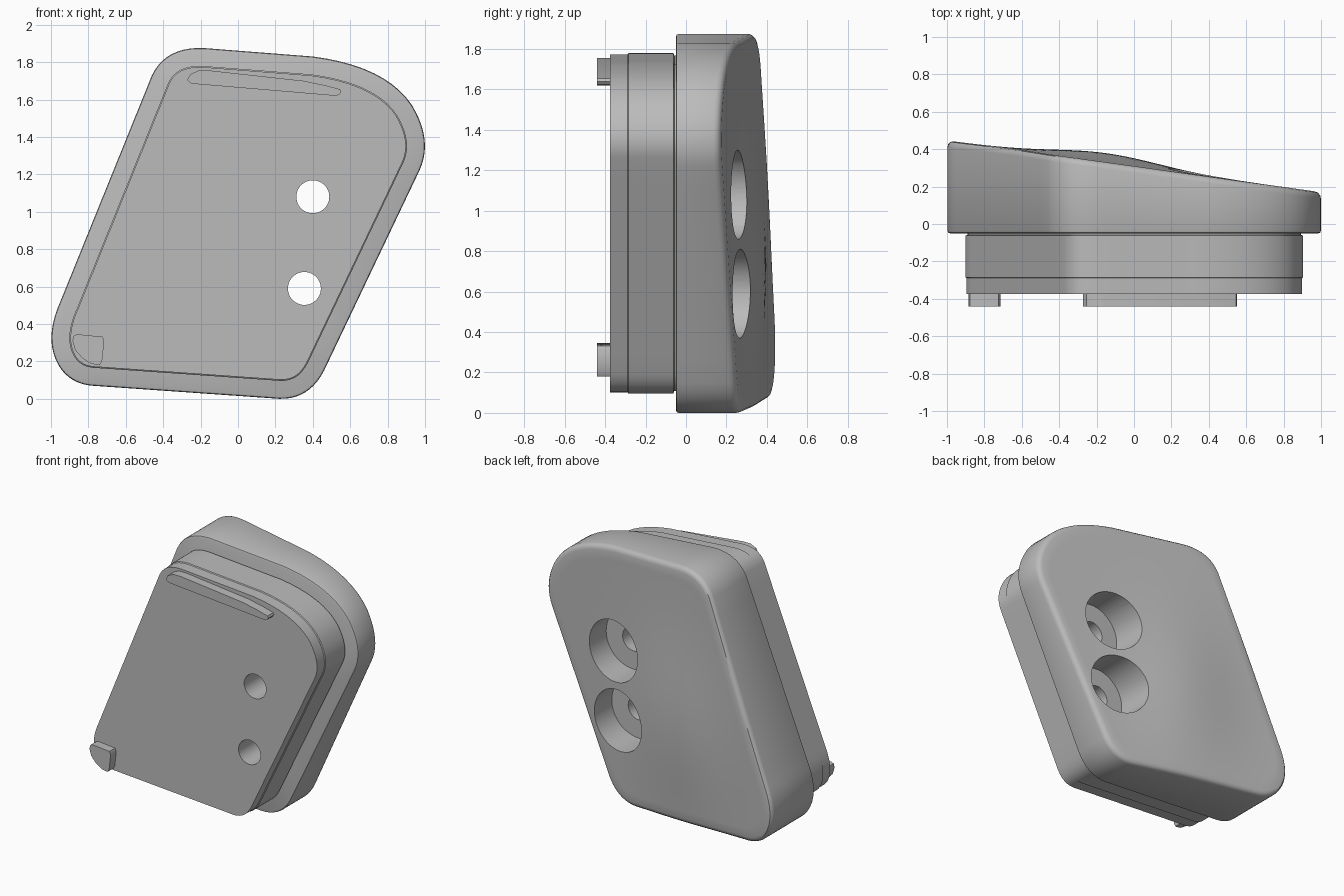
import bpy, bmesh, math
from mathutils import Vector

if "Cube" in bpy.data.objects:
    bpy.data.objects.remove(bpy.data.objects["Cube"])

grey = bpy.data.materials.new("plain grey")
grey.use_nodes = True
grey.diffuse_color = (0.5, 0.5, 0.5, 1)
grey.node_tree.nodes["Principled BSDF"].inputs["Base Color"].default_value = (0.5, 0.5, 0.5, 1)

CENTRE = Vector((0, 0.93))

# Rounded corners of the outline: start, control, end of each bend (x, z)
BENDS = [
    ((0.22, 0.0), (0.38, -0.005), (0.46, 0.15)),
    ((0.97, 1.22), (1.045, 1.38), (0.93, 1.57)),
    ((0.93, 1.57), (0.79, 1.78), (0.40, 1.83)),
    ((-0.18, 1.875), (-0.385, 1.885), (-0.46, 1.73)),
    ((-0.95, 0.52), (-1.04, 0.32), (-0.96, 0.18)),
    ((-0.96, 0.18), (-0.90, 0.08), (-0.78, 0.07)),
]


def make_outline(bends, curve_steps=10, line_steps=10):
    points = []
    for i, bend in enumerate(bends):
        a, b, c = map(Vector, bend)
        for s in range(curve_steps):
            t = s / curve_steps
            points.append(a * (1 - t) ** 2 + b * 2 * t * (1 - t) + c * t * t)
        following = Vector(bends[(i + 1) % len(bends)][0])
        if (following - c).length > 0.01:
            points += [c.lerp(following, s / line_steps) for s in range(line_steps)]
    return points


def inset(points, distance):
    result = []
    for i, p in enumerate(points):
        d = (points((i + 1) % len(points)) if callable(points) else points[(i + 1) % len(points)]) - points[i - 1]
        result.append(p + Vector((-d.y, d.x)).normalized() * distance)
    return result


def loft(name, rings):
    """Skin a list of rings of (x, y, z) points and close both ends."""
    bm = bmesh.new()
    loops = [[bm.verts.new(p) for p in ring] for ring in rings]
    n = len(loops[0])
    for lower, upper in zip(loops, loops[1:]):
        for i in range(n):
            j = (i + 1) % n
            bm.faces.new((lower[i], lower[j], upper[j], upper[i]))
    bm.faces.new(loops[0])
    bm.faces.new(loops[-1])
    bmesh.ops.recalc_face_normals(bm, faces=bm.faces)
    mesh = bpy.data.meshes.new(name)
    bm.to_mesh(mesh)
    bm.free()
    obj = bpy.data.objects.new(name, mesh)
    bpy.context.collection.objects.link(obj)
    mesh.materials.append(grey)
    return obj


def flat_ring(points, y):
    return [(p.x, y, p.y) for p in points]


def back_height(p):
    """Slanted back with a soft swelling low in the middle."""
    swell = 0.05 * math.exp(-((p.x + 0.15) / 0.4) ** 2 - ((p.y - 0.7) / 0.6) ** 2)
    return min(0.445, 0.308 - 0.138 * p.x + swell)


def back_ring(points, drop=0):
    return [(p.x, back_height(p) - drop, p.y) for p in points]


def activate(obj):
    bpy.ops.object.select_all(action="DESELECT")
    obj.select_set(True)
    bpy.context.view_layer.objects.active = obj


def drill(obj, x, z, radius, y_from, y_to):
    bpy.ops.mesh.primitive_cylinder_add(
        vertices=48, radius=radius, depth=y_to - y_from,
        location=(x, (y_from + y_to) / 2, z), rotation=(math.pi / 2, 0, 0))
    cutter = bpy.context.object
    cutter.hide_render = True
    cutter.data.materials.append(grey)
    activate(obj)
    mod = obj.modifiers.new("hole", "BOOLEAN")
    mod.operation, mod.solver, mod.object = "DIFFERENCE", "EXACT", cutter
    bpy.ops.object.modifier_apply(modifier=mod.name)
    bpy.data.objects.remove(cutter)


outline = make_outline(BENDS)

# Outer shell with a soft front edge and rounded, slanted back
top = inset(outline, 0.035)
rings = [flat_ring(inset(outline, 0.015), -0.05),
         flat_ring(inset(outline, 0.004), -0.046),
         flat_ring(outline, -0.035),
         back_ring(outline, 0.035),
         back_ring(inset(outline, 0.004), 0.018),
         back_ring(inset(outline, 0.016), 0.005),
         back_ring(top)]
for step in range(1, 16):
    k = 1 - step / 16
    rings.append(back_ring([CENTRE + (p - CENTRE) * k for p in top]))
shell = loft("outer_shell", rings)

# Raised front block with a fine ledge and a narrow groove at its foot
plinth = loft("front_block", [
    flat_ring(inset(outline, 0.102), -0.375),
    flat_ring(inset(outline, 0.102), -0.29),
    flat_ring(inset(outline, 0.096), -0.285),
    flat_ring(inset(outline, 0.096), -0.062),
    flat_ring(inset(outline, 0.108), -0.058),
    flat_ring(inset(outline, 0.108), -0.045),
])

# Two screw holes, counterbored from the back
for x, z in ((0.40, 1.08), (0.355, 0.59)):
    drill(shell, x, z, 0.22, 0.03, 0.7)
    drill(shell, x, z, 0.088, -0.6, 0.6)
    drill(plinth, x, z, 0.088, -0.6, 0.6)

# Locating pads on the front face
PADS = {
    "upper_pad": [(-0.25, 1.685), (0.52, 1.62), (0.54, 1.625), (0.552, 1.64),
                  (0.545, 1.655), (0.47, 1.675), (0.35, 1.70), (-0.15, 1.755),
                  (-0.21, 1.755), (-0.255, 1.735), (-0.272, 1.705)],
    "lower_pad": [(-0.885, 0.31), (-0.87, 0.26), (-0.83, 0.215), (-0.785, 0.187),
                  (-0.74, 0.18), (-0.727, 0.20), (-0.715, 0.31), (-0.725, 0.332),
                  (-0.86, 0.345), (-0.878, 0.337)],
}
parts = [shell, plinth]
for name, points in PADS.items():
    pad = [Vector(p) for p in points]
    parts.append(loft(name, [flat_ring(pad, -0.44), flat_ring(pad, -0.37)]))

for part in parts:
    activate(part)
    bpy.ops.object.shade_smooth_by_angle(angle=math.radians(35))
